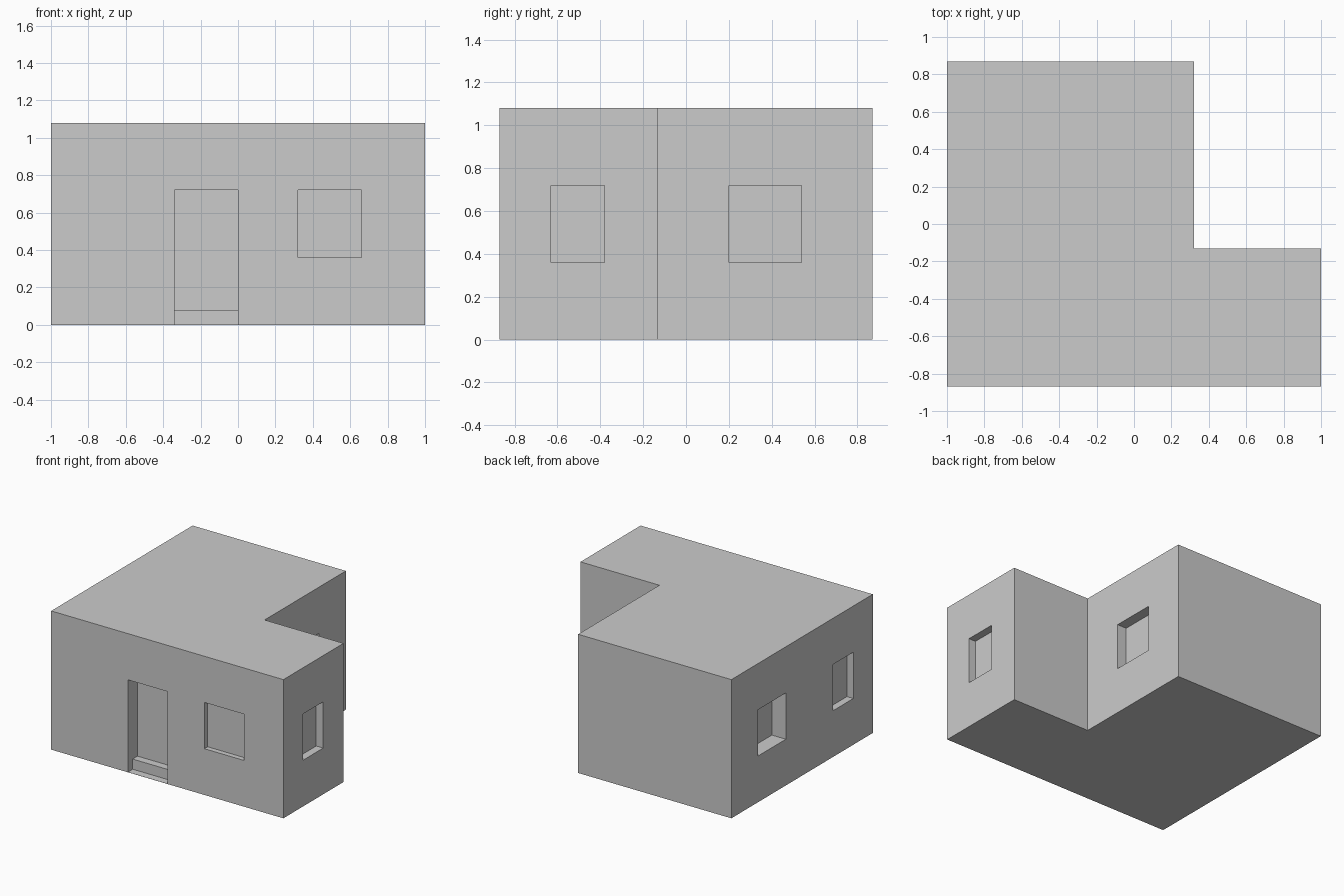
import bpy, bmesh

if "Cube" in bpy.data.objects:
    bpy.data.objects.remove(bpy.data.objects["Cube"])

HEIGHT = 1.08


def make_object(name, bm):
    bmesh.ops.recalc_face_normals(bm, faces=bm.faces[:])
    mesh = bpy.data.meshes.new(name)
    bm.to_mesh(mesh)
    bm.free()
    obj = bpy.data.objects.new(name, mesh)
    bpy.context.collection.objects.link(obj)
    return obj


def box(name, x, y, z):
    bm = bmesh.new()
    bmesh.ops.create_cube(bm, size=1)
    for v in bm.verts:
        v.co = [a + (b - a) * (c + 0.5) for (a, b), c in zip((x, y, z), v.co)]
    return make_object(name, bm)


# L-shaped house block extruded from its floor plan
plan = [(-1, -0.87), (1, -0.87), (1, -0.13), (0.32, -0.13), (0.32, 0.87), (-1, 0.87)]
bm = bmesh.new()
floor = bm.faces.new([bm.verts.new((x, y, 0)) for x, y in plan])
top = bmesh.ops.extrude_face_region(bm, geom=[floor], use_keep_orig=True)["geom"]
bmesh.ops.translate(bm, vec=(0, 0, HEIGHT),
                    verts=[g for g in top if isinstance(g, bmesh.types.BMVert)])
house = make_object("house", bm)

# Recesses for the doorway and windows: (name, x range, y range, z range)
OUT = 0.1
win_z = (0.36, 0.72)
front_y, back_y = (-0.63, -0.38), (0.20, 0.54)
recesses = [
    ("doorway", (-0.34, 0), (-0.87 - OUT, -0.75), (0.08, 0.72)),
    ("doorway_foot", (-0.34, 0), (-0.87 - OUT, -0.81), (0.001, 0.4)),
    ("front_window", (0.32, 0.66), (-0.87 - OUT, -0.83), win_z),
    ("right_window", (0.94, 1 + OUT), front_y, win_z),
    ("yard_window", (0.24, 0.32 + OUT), back_y, win_z),
    ("left_front_window", (-1 - OUT, -0.945), front_y, win_z),
    ("left_back_window", (-1 - OUT, -0.88), back_y, win_z),
]
for name, x, y, z in recesses:
    cutter = box(name + "_cutter", x, y, z)
    cutter.hide_render = True
    cutter.hide_set(True)
    cut = house.modifiers.new(name, "BOOLEAN")
    cut.operation = "DIFFERENCE"
    cut.solver = "EXACT"
    cut.object = cutter
